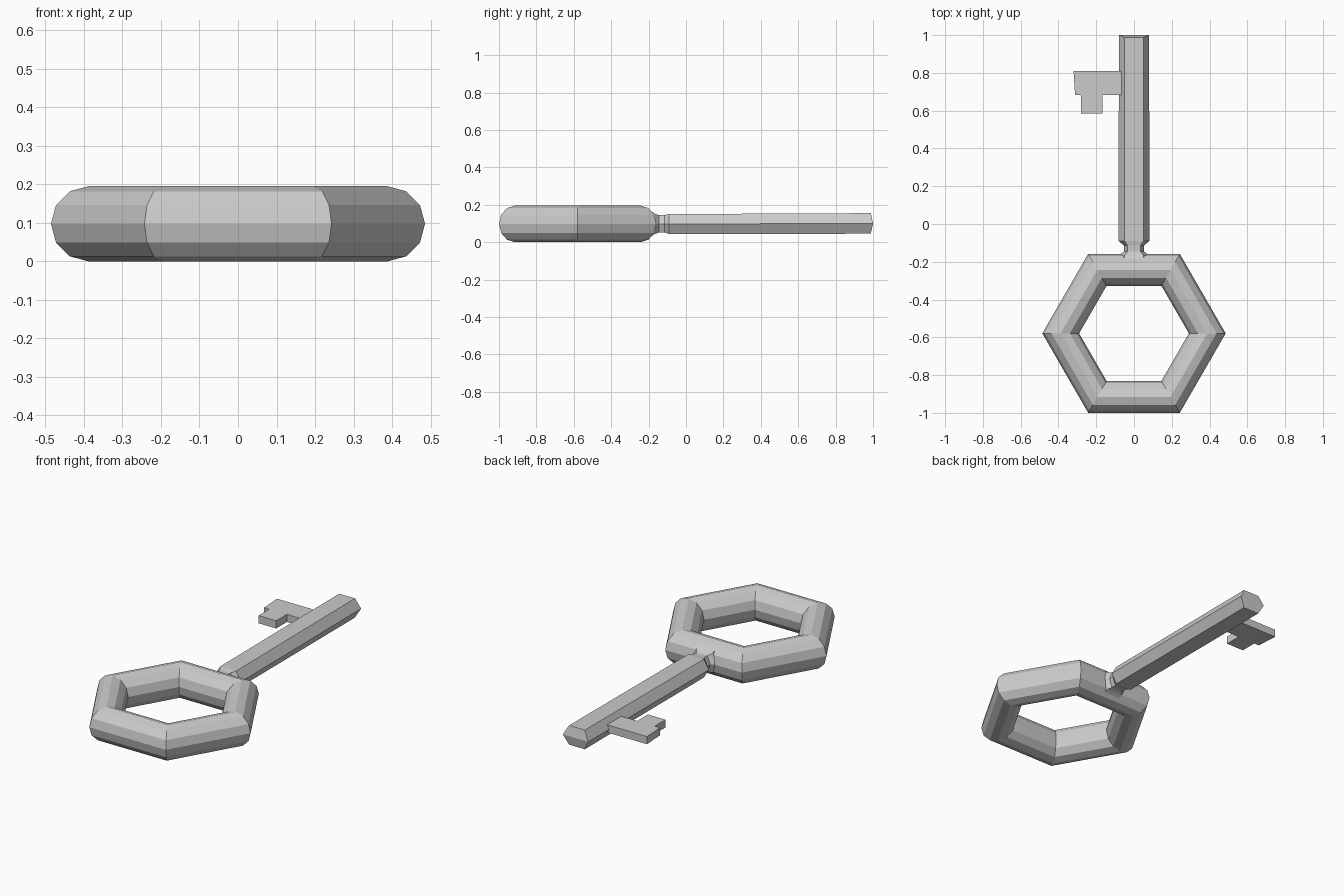
import bpy, bmesh
from math import pi

if "Cube" in bpy.data.objects:
    bpy.data.objects.remove(bpy.data.objects["Cube"])


def make_object(name, bm):
    bmesh.ops.recalc_face_normals(bm, faces=bm.faces)
    mesh = bpy.data.meshes.new(name)
    bm.to_mesh(mesh)
    bm.free()
    obj = bpy.data.objects.new(name, mesh)
    bpy.context.collection.objects.link(obj)
    return obj


# Six-sided bow ring with a round twelve-sided tube
bpy.ops.mesh.primitive_torus_add(major_segments=6, minor_segments=12,
                                 major_radius=0.388, minor_radius=0.0975,
                                 location=(0, -0.579, 0.0975))
bpy.context.object.name = "bow_ring"

# Shaft: hexagonal sections (y, half width, half flat, half height, centre z)
sections = [
    (-0.20, 0.085, 0.055, 0.075, 0.098),
    (-0.165, 0.08, 0.05, 0.054, 0.098),
    (-0.145, 0.052, 0.034, 0.046, 0.098),
    (-0.115, 0.052, 0.034, 0.047, 0.098),
    (-0.09, 0.082, 0.05, 0.053, 0.097),
    (0.988, 0.08, 0.05, 0.055, 0.10),
]
bm = bmesh.new()
rings = []
for y, w, f, h, z in sections:
    tip = 0.012 if y > 0.9 else 0  # ridge across the end of the shaft
    rings.append([bm.verts.new(p) for p in (
        (w, y + tip, z), (f, y, z + h), (-f, y, z + h),
        (-w, y + tip, z), (-f, y, z - h), (f, y, z - h))])
for a, b in zip(rings, rings[1:]):
    for i in range(6):
        j = (i + 1) % 6
        bm.faces.new((a[i], a[j], b[j], b[i]))
bm.faces.new(rings[0])
end = rings[-1]
bm.faces.new(end[:4])
bm.faces.new((end[3], end[4], end[5], end[0]))
make_object("shaft", bm)

# Bit: flat plate with one tooth pointing back towards the ring
outline = [(-0.05, 0.81), (-0.32, 0.81), (-0.312, 0.682), (-0.28, 0.682),
           (-0.28, 0.585), (-0.168, 0.585), (-0.168, 0.682), (-0.05, 0.682)]
bm = bmesh.new()
face = bm.faces.new([bm.verts.new((x, y, 0.078)) for x, y in outline])
top = bmesh.ops.extrude_face_region(bm, geom=[face])
bmesh.ops.translate(bm, vec=(0, 0, 0.044),
                    verts=[v for v in top["geom"] if isinstance(v, bmesh.types.BMVert)])
make_object("bit", bm)
